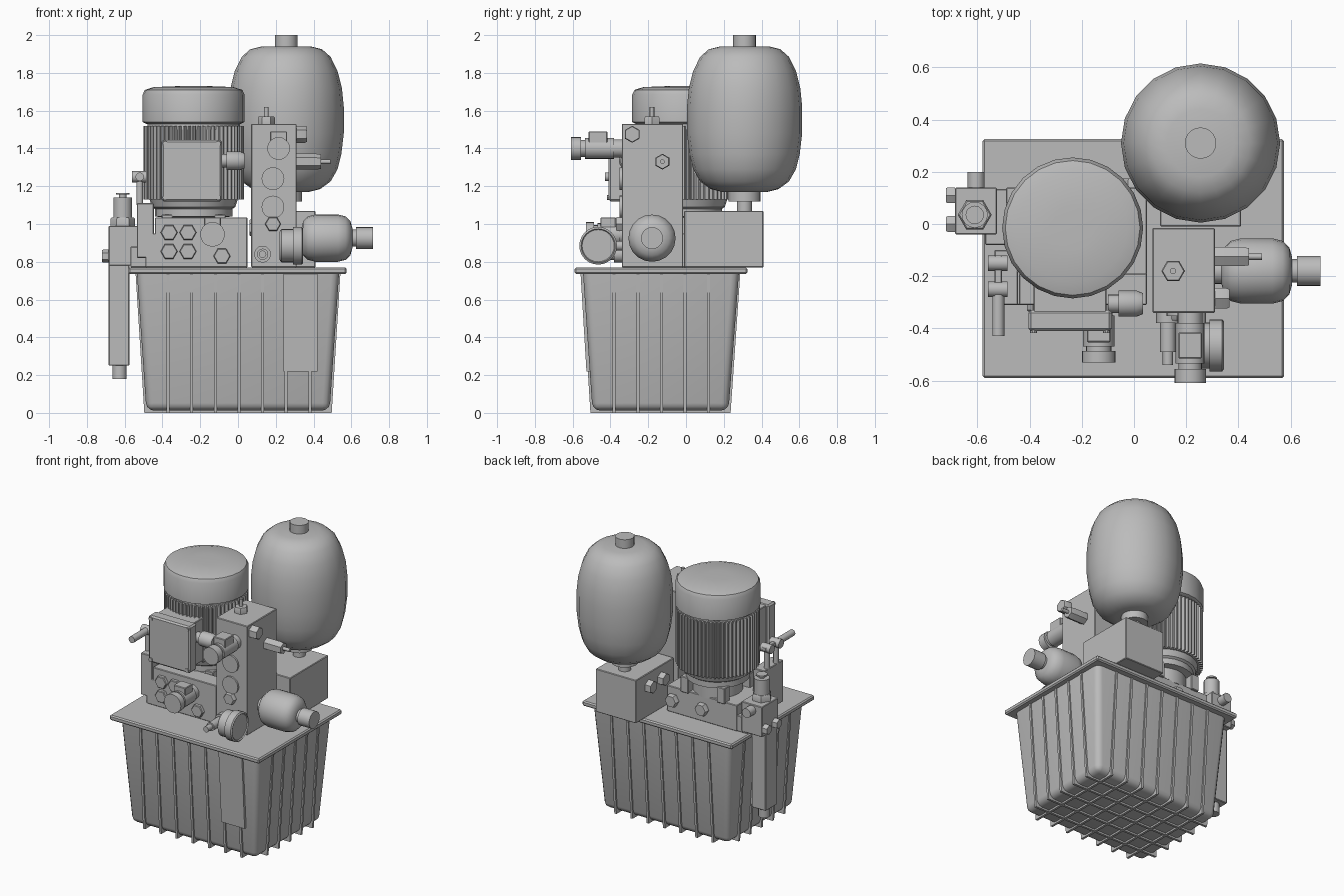
import bpy, bmesh, math
from mathutils import Vector, Matrix

if "Cube" in bpy.data.objects:
    bpy.data.objects.remove(bpy.data.objects["Cube"])

grey = bpy.data.materials.new("machine grey")
grey.diffuse_color = (0.5, 0.5, 0.5, 1)
grey.use_nodes = True
grey.node_tree.nodes["Principled BSDF"].inputs["Base Color"].default_value = grey.diffuse_color
AXES = {'x': Vector((1, 0, 0)), '-x': Vector((-1, 0, 0)), 'y': Vector((0, 1, 0)),
        '-y': Vector((0, -1, 0)), 'z': Vector((0, 0, 1))}


def finish(name, bm):
    bmesh.ops.recalc_face_normals(bm, faces=bm.faces[:])
    me = bpy.data.meshes.new(name)
    bm.to_mesh(me)
    bm.free()
    me.materials.append(grey)
    ob = bpy.data.objects.new(name, me)
    bpy.context.collection.objects.link(ob)
    return ob


def box(name, x0, x1, y0, y1, z0, z1, bevel=0.004):
    bm = bmesh.new()
    m = Matrix.Translation(((x0 + x1) / 2, (y0 + y1) / 2, (z0 + z1) / 2))
    bmesh.ops.create_cube(bm, size=1, matrix=m @ Matrix.Diagonal((x1 - x0, y1 - y0, z1 - z0, 1)))
    if bevel:
        bmesh.ops.bevel(bm, geom=bm.edges[:], offset=bevel, segments=1, affect='EDGES')
    return finish(name, bm)


def lathe(name, origin, axis, profile, segs=20):
    """Turn (radius, distance along axis) points round an axis, with closed ends."""
    rot = Vector((0, 0, 1)).rotation_difference(AXES[axis]).to_matrix()
    bm = bmesh.new()
    rings = []
    for r, h in profile:
        rings.append([bm.verts.new(Vector(origin) + rot @ Vector((
            r * math.cos(2 * math.pi * i / segs), r * math.sin(2 * math.pi * i / segs), h)))
            for i in range(segs)])
    for a, b in zip(rings, rings[1:]):
        for i in range(segs):
            j = (i + 1) % segs
            bm.faces.new((a[i], a[j], b[j], b[i]))
    bm.faces.new(rings[0][::-1])
    bm.faces.new(rings[-1])
    return finish(name, bm)


def rod(name, origin, axis, r, length, segs=20):
    return lathe(name, origin, axis, [(r, 0), (r, length)], segs)


def hex_plug(name, origin, axis, r=0.045, length=0.025):
    return lathe(name, origin, axis, [(r, 0), (r, length * .8), (r * .9, length)], 6)


def frustum(name, bottom, top, z0, z1, bevel=0.0):
    """Tapered block; bottom and top are (x0, x1, y0, y1)."""
    bm = bmesh.new()
    quads = []
    for (x0, x1, y0, y1), z in ((bottom, z0), (top, z1)):
        quads.append([bm.verts.new(p) for p in ((x0, y0, z), (x1, y0, z), (x1, y1, z), (x0, y1, z))])
    b, t = quads
    bm.faces.new(b[::-1])
    bm.faces.new(t)
    for i in range(4):
        j = (i + 1) % 4
        bm.faces.new((b[i], b[j], t[j], t[i]))
    if bevel:
        edges = [e for e in bm.edges if min(v.co.z for v in e.verts) < z0 + 1e-4]
        bmesh.ops.bevel(bm, geom=edges, offset=bevel, segments=3, profile=0.5, affect='EDGES')
    return finish(name, bm)


# Tapered tank, its lid and wrap-around ribs
frustum("tank", (-.485, .485, -.495, .225), (-.535, .535, -.545, .28), 0.012, 0.74, 0.04)
box("tank_lid", -.58, .575, -.59, .325, .735, .77, .008)
for i in range(7):
    x = -.37 + i * .125
    frustum("tank_rib_lengthwise", (x - .008, x + .008, -.506, .236),
            (x - .008, x + .008, -.552, .287), 0, .735)
for i in range(5):
    y = -.38 + i * .125
    frustum("tank_rib_crosswise", (-.496, .496, y - .008, y + .008),
            (-.542, .542, y - .008, y + .008), 0, .735)
frustum("tank_front_panel", (.24, .42, -.527, -.45), (.24, .42, -.558, -.45), .22, .735)

# Large pressure vessel on its block
vx, vy = .255, .31
box("vessel_block", .10, .41, -.01, .41, .77, 1.07)
rod("vessel_stem", (vx, vy, 1.06), 'z', .04, .07)
rod("vessel_neck", (vx, vy, 1.12), 'z', .085, .07)
lathe("pressure_vessel", (vx, vy, 0), 'z',
      [(.12, 1.17), (.18, 1.185), (.235, 1.225), (.272, 1.29), (.292, 1.37), (.305, 1.48),
       (.305, 1.62), (.295, 1.72), (.272, 1.81), (.235, 1.885), (.19, 1.925), (.13, 1.94)])
rod("vessel_top_stud", (vx, vy, 1.93), 'z', .06, .07)
for y, z in ((.27, .98), (.13, .98)):
    hex_plug("vessel_block_plug", (.10, y, z), '-x', .045, .04)

# Electric motor with fins, cap and foot
mx, my = -.235, -.015
lathe("motor_cap", (mx, my, 0), 'z',
      [(.25, 1.53), (.27, 1.54), (.27, 1.685), (.258, 1.71), (.21, 1.725), (.08, 1.73)], 24)
rod("motor_collar", (mx, my, 1.5), 'z', .245, .04, 24)
bm = bmesh.new()
fins = 60
loop = []
for i in range(fins * 4):
    r = .266 if i % 4 < 2 else .24
    a = 2 * math.pi * i / (fins * 4)
    loop.append(bm.verts.new((mx + r * math.cos(a), my + r * math.sin(a), 1.13)))
base = bm.faces.new(loop)
ext = bmesh.ops.extrude_face_region(bm, geom=[base])
bmesh.ops.translate(bm, vec=(0, 0, .39), verts=[g for g in ext['geom'] if isinstance(g, bmesh.types.BMVert)])
finish("motor_fins", bm)
lathe("motor_foot", (mx, my, 0), 'z',
      [(.16, .94), (.16, 1.035), (.205, 1.04), (.205, 1.08), (.22, 1.09), (.235, 1.135)], 24)
for sx in (-1, 1):
    for sy in (-1, 1):
        x, y = mx + sx * .14, my + sy * .14
        box("motor_leg", x - .03, x + .03, y - .03, y + .03, .94, 1.05)

# Terminal box and cable gland
box("terminal_box", -.385, -.105, -.35, -.20, 1.14, 1.44)
box("terminal_box_cover", -.405, -.085, -.41, -.33, 1.12, 1.445, .01)
for x in (-.385, -.105):
    for z in (1.14, 1.425):
        rod("cover_screw", (x, -.405, z), '-y', .014, .012, 10)
lathe("cable_gland", (-.10, -.305, 1.335), 'x',
      [(.035, 0), (.035, .04), (.05, .04), (.05, .11), (.04, .135)], 16)

# Pump base with plugs
box("pump_base", -.49, .05, -.31, .14, .77, .95)
box("pump_front_block", -.44, .05, -.31, -.19, .77, 1.035)
for x, z in ((-.365, .955), (-.265, .955), (-.365, .855), (-.265, .855), (-.085, .83)):
    hex_plug("pump_front_plug", (x, -.31, z), '-y')
for x in (-.23, .0):
    hex_plug("pump_back_plug", (x, .14, .86), 'y', .045, .035)


# Solenoid valves: a stepped cylinder with a connector box
def solenoid(x, z, y, length, r):
    lathe("solenoid", (x, y, z), '-y',
          [(r * .8, 0), (r * .8, .04), (r * .92, .04), (r * .92, length * .72),
           (r * .75, length * .72), (r * .75, length * .8), (r, length * .8), (r, length), (r * .7, length)])
    box("solenoid_connector", x - .045, x + .045, y - length * .65, y - length * .28, z, z + .09)


solenoid(-.135, .945, -.31, .22, .065)
solenoid(.215, 1.40, -.34, .27, .06)

# Tall valve manifold and its fittings
box("manifold", .07, .31, -.34, -.015, .77, 1.53)
for z in (1.24, 1.09):
    lathe("manifold_round_plug", (.185, -.34, z), '-y', [(.06, 0), (.06, .012), (.048, .012)], 24)
hex_plug("manifold_front_plug", (.185, -.34, 1.0), '-y', .042, .03)
lathe("manifold_hose_fitting", (.13, -.34, .84), '-y',
      [(.045, 0), (.045, .04), (.03, .04), (.03, .15), (.02, .15), (.02, .2)], 12)
hex_plug("manifold_top_nut", (.15, -.18, 1.53), 'z', .045, .04)
rod("manifold_top_screw", (.15, -.18, 1.56), 'z', .012, .06, 12)
hex_plug("manifold_side_plug", (.31, -.285, 1.475), 'x', .045, .055)
hex_plug("relief_valve", (.31, -.125, 1.33), 'x', .042, .13)
rod("relief_valve_screw", (.43, -.125, 1.33), 'x', .012, .06, 12)

# Pressure gauge facing sideways
lathe("gauge", (.22, -.465, .885), 'x',
      [(.075, 0), (.088, .01), (.088, .07), (.1, .07), (.1, .118), (.09, .125), (.085, .118)], 24)
rod("gauge_stem", (.25, -.34, .885), '-y', .025, .08, 12)

# Small sideways pressure vessel
lathe("small_vessel", (0, -.18, .925), 'x',
      [(.05, .30), (.05, .335), (.09, .345), (.115, .37), (.125, .41), (.125, .53), (.115, .57), (.09, .595), (.055, .605)])
rod("small_vessel_neck", (.59, -.18, .925), 'x', .045, .05)
rod("small_vessel_stud", (.625, -.18, .925), 'x', .058, .09)

# Hanging filter column at the left
box("left_bracket", -.57, -.44, -.08, .135, .77, .88)
box("column_head", -.685, -.525, -.04, .14, .78, .99)
box("column", -.685, -.575, -.03, .10, .25, .80)
rod("column_drain", (-.627, .035, .18), 'z', .038, .08, 12)
hex_plug("column_nut", (-.61, .035, .99), 'z', .065, .045)
lathe("column_valve", (-.61, .035, 1.03), 'z',
      [(.05, 0), (.05, .11), (.02, .11), (.02, .125), (.035, .125), (.035, .135)], 16)
rod("column_side_pipe", (-.605, .10, .95), 'y', .033, .10, 12)
for y in (.0, .11):
    hex_plug("column_plug", (-.685, y, .83), '-x', .035, .035)

# Hand lever on its small valve
box("lever_valve", -.535, -.445, -.31, -.10, .82, 1.11)
for y in (-.25, -.15):
    rod("lever_post", (-.52, y, 1.10), 'z', .018, .14, 12)
    rod("lever_pivot", (-.56, y, 1.25), 'x', .03, .075, 12)
box("lever_link", -.535, -.505, -.28, -.12, 1.235, 1.265)
rod("lever_handle", (-.52, -.27, 1.25), '-y', .023, .16, 12)

# Smooth round parts, keep hard edges
for ob in bpy.context.scene.objects:
    ob.select_set(True)
    bpy.context.view_layer.objects.active = ob
bpy.ops.object.shade_smooth_by_angle(angle=math.radians(35))
